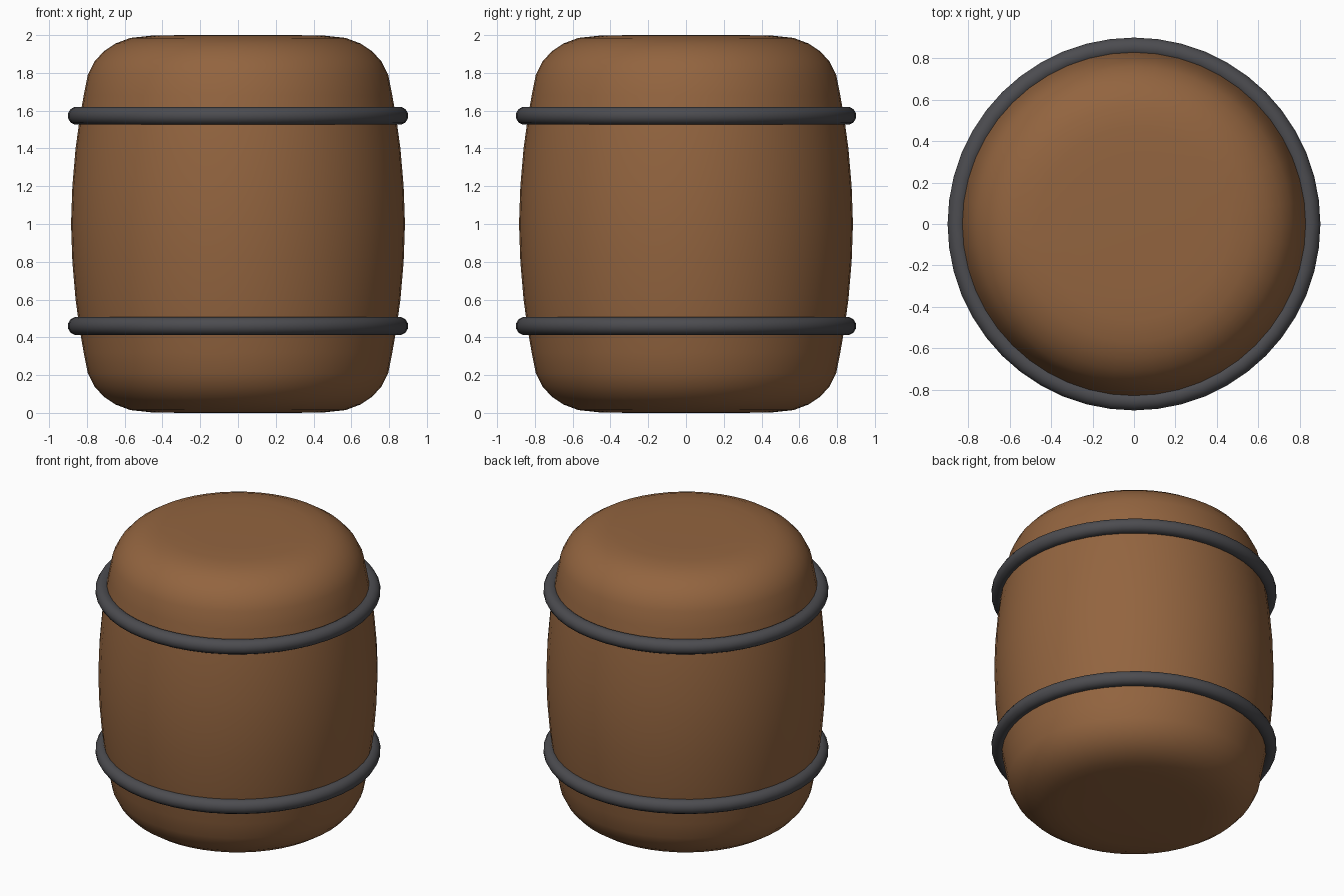
import bpy, bmesh, math

if "Cube" in bpy.data.objects:
    bpy.data.objects.remove(bpy.data.objects["Cube"])


def material(name, rgb):
    m = bpy.data.materials.new(name)
    m.diffuse_color = (*rgb, 1)
    m.use_nodes = True
    m.node_tree.nodes["Principled BSDF"].inputs["Base Color"].default_value = m.diffuse_color
    return m


wood = material("brown wood", (0.29, 0.128, 0.05))
iron = material("dark iron", (0.072, 0.072, 0.08))


def lathe(name, profile, mat, sides, closed=False):
    """Spin (radius, z) points round the z axis; open profiles get end caps."""
    bm = bmesh.new()
    rings = []
    for r, z in profile:
        rings.append([bm.verts.new((r * math.cos(2 * math.pi * i / sides),
                                    r * math.sin(2 * math.pi * i / sides), z))
                      for i in range(sides)])
    pairs = list(zip(rings, rings[1:]))
    if closed:
        pairs.append((rings[-1], rings[0]))
    else:
        bm.faces.new(rings[0][::-1])
        bm.faces.new(rings[-1])
    for a, b in pairs:
        for i in range(sides):
            j = (i + 1) % sides
            bm.faces.new((a[i], a[j], b[j], b[i]))
    bmesh.ops.recalc_face_normals(bm, faces=bm.faces)
    for f in bm.faces:
        f.smooth = True
    me = bpy.data.meshes.new(name)
    bm.to_mesh(me)
    bm.free()
    me.materials.append(mat)
    ob = bpy.data.objects.new(name, me)
    bpy.context.collection.objects.link(ob)
    return ob


# Barrel body: bulging sides with rounded rims and flat ends
lower = [(0.46, 0.003), (0.57, 0.015), (0.65, 0.045), (0.71, 0.085),
         (0.76, 0.14), (0.795, 0.21), (0.817, 0.32), (0.838, 0.44),
         (0.86, 0.6), (0.877, 0.8)]
upper = [(r, 2 - z) for r, z in reversed(lower)]
lathe("barrel_body", [(0.3, 0)] + lower + [(0.884, 1.0)] + upper + [(0.3, 2)],
      wood, 48)

# Iron hoops
for name, z in (("lower_hoop", 0.46), ("upper_hoop", 1.573)):
    section = [(0.853 + 0.047 * math.cos(math.pi * (k + 0.5) / 6) / math.cos(math.pi / 12),
                z + 0.047 * math.sin(math.pi * (k + 0.5) / 6) / math.cos(math.pi / 12))
               for k in range(12)]
    lathe(name, section, iron, 48, closed=True)
